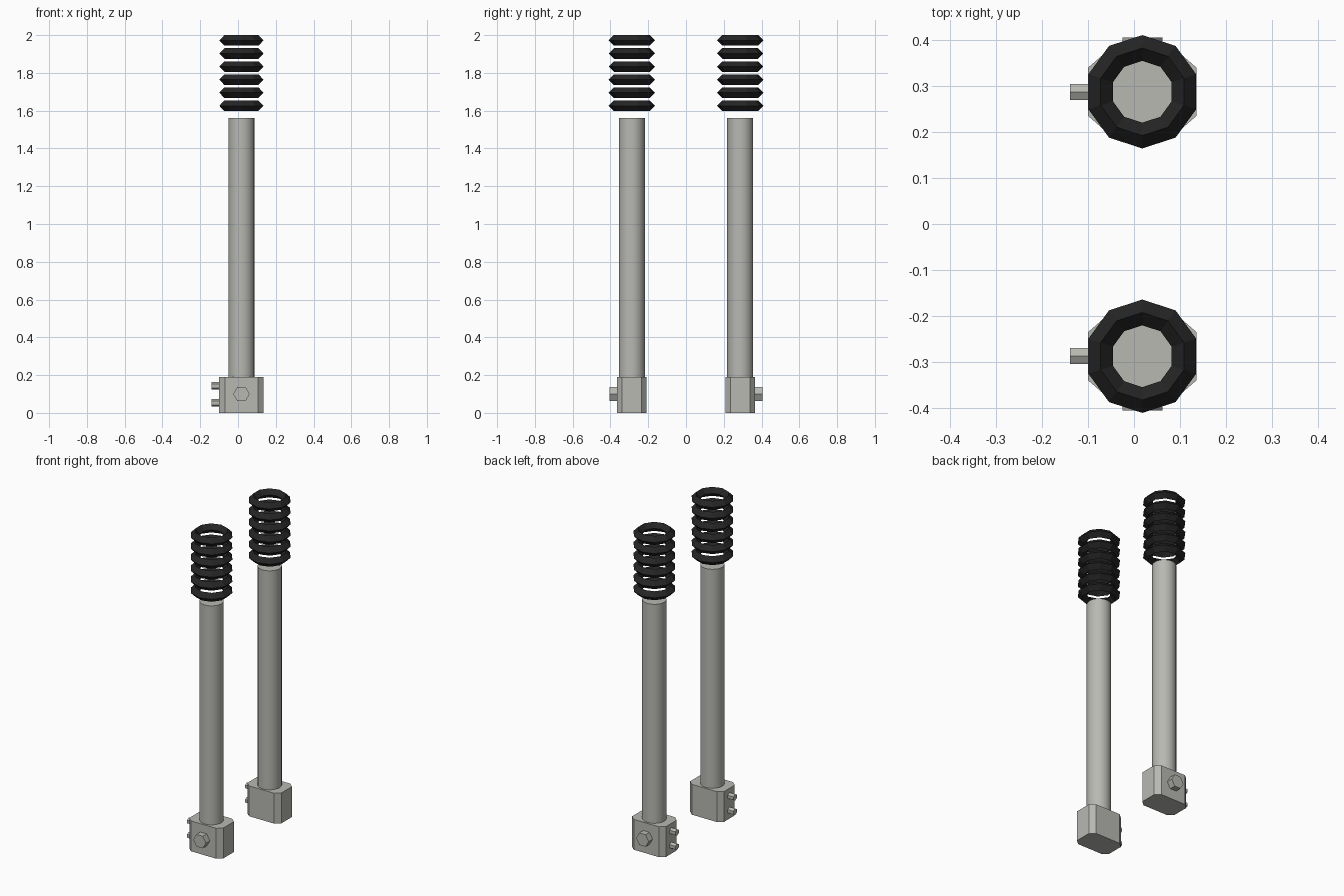
import bpy, bmesh, math

if "Cube" in bpy.data.objects:
    bpy.data.objects.remove(bpy.data.objects["Cube"])

CX, CY = 0.018, 0.287          # centre of each leg (CY mirrored)


def material(name, rgb):
    m = bpy.data.materials.new(name)
    m.diffuse_color = (*rgb, 1)
    m.use_nodes = True
    m.node_tree.nodes["Principled BSDF"].inputs["Base Color"].default_value = m.diffuse_color
    return m


steel = material("grey_steel", (0.48, 0.48, 0.45))
rubber = material("black_rubber", (0.018, 0.018, 0.018))


def finish(name, mat):
    ob = bpy.context.object
    ob.name = name
    ob.data.materials.append(mat)
    return ob


def cylinder(name, sides, radius, depth, loc, rot=(0, 0, 0)):
    bpy.ops.mesh.primitive_cylinder_add(vertices=sides, radius=radius, depth=depth,
                                        location=loc, rotation=rot)
    return finish(name, steel)


def prism(name, outline, height):
    bm = bmesh.new()
    base = bm.faces.new([bm.verts.new((x, y, 0)) for x, y in outline])
    top = bmesh.ops.extrude_face_region(bm, geom=[base])["geom"]
    bmesh.ops.translate(bm, vec=(0, 0, height),
                        verts=[v for v in top if isinstance(v, bmesh.types.BMVert)])
    bmesh.ops.recalc_face_normals(bm, faces=bm.faces)
    me = bpy.data.meshes.new(name)
    bm.to_mesh(me)
    bm.free()
    ob = bpy.data.objects.new(name, me)
    bpy.context.collection.objects.link(ob)
    me.materials.append(steel)
    return ob


# chamfered clamp outline
W, D, w, d = 0.118, 0.079, 0.087, 0.052
outline = [(W, -d), (W, d), (w, D), (-w, D), (-W, d), (-W, -d), (-w, -D), (w, -D)]

for side, s in (("front", -1), ("back", 1)):
    y = s * CY
    # clamp block at the foot
    block = prism(side + "_clamp_block", outline, 0.19)
    block.location = (CX, y, 0)

    # long tube
    cylinder(side + "_tube", 20, 0.069, 1.38, (CX, y, 0.87))
    bpy.ops.object.shade_smooth_by_angle(angle=math.radians(40))

    # large hex axle bolt on the outer face, points along x
    cylinder(side + "_axle_bolt", 6, 0.0435, 0.05, (CX, s * 0.38, 0.10),
             (math.pi / 2, 0, math.pi / 2 * 0))
    bpy.context.object.rotation_euler = (math.pi / 2, math.pi / 2, 0)

    # two small pinch bolts on the -x face, points along z
    for label, z in (("lower", 0.053), ("upper", 0.143)):
        cylinder(f"{side}_{label}_pinch_bolt", 6, 0.02, 0.05, (-0.114, y, z),
                 (0, math.pi / 2, 0))
        bpy.context.object.rotation_euler = (0, math.pi / 2, 0)

    # stack of ten-sided rubber bellows rings
    for i in range(6):
        bpy.ops.mesh.primitive_torus_add(major_segments=10, minor_segments=4,
                                         major_radius=0.095, minor_radius=0.028,
                                         location=(CX, y, 1.972 - 0.0692 * i),
                                         rotation=(0, 0, math.pi / 2))
        finish(f"{side}_bellows_ring_{i + 1}", rubber)

# cylinder vertices start on local y: turn hexes so their points face the right way
for ob in bpy.data.objects:
    if ob.name.endswith("bolt"):
        v = ob.data.vertices[0].co
        start = math.atan2(v.y, v.x)
        for vert in ob.data.vertices:      # first vertex onto local x
            x, yy = vert.co.x, vert.co.y
            c, n = math.cos(-start), math.sin(-start)
            vert.co.x, vert.co.y = c * x - n * yy, n * x + c * yy
        if "axle" in ob.name:              # local x stays world x
            ob.rotation_euler = (math.pi / 2, 0, 0)
